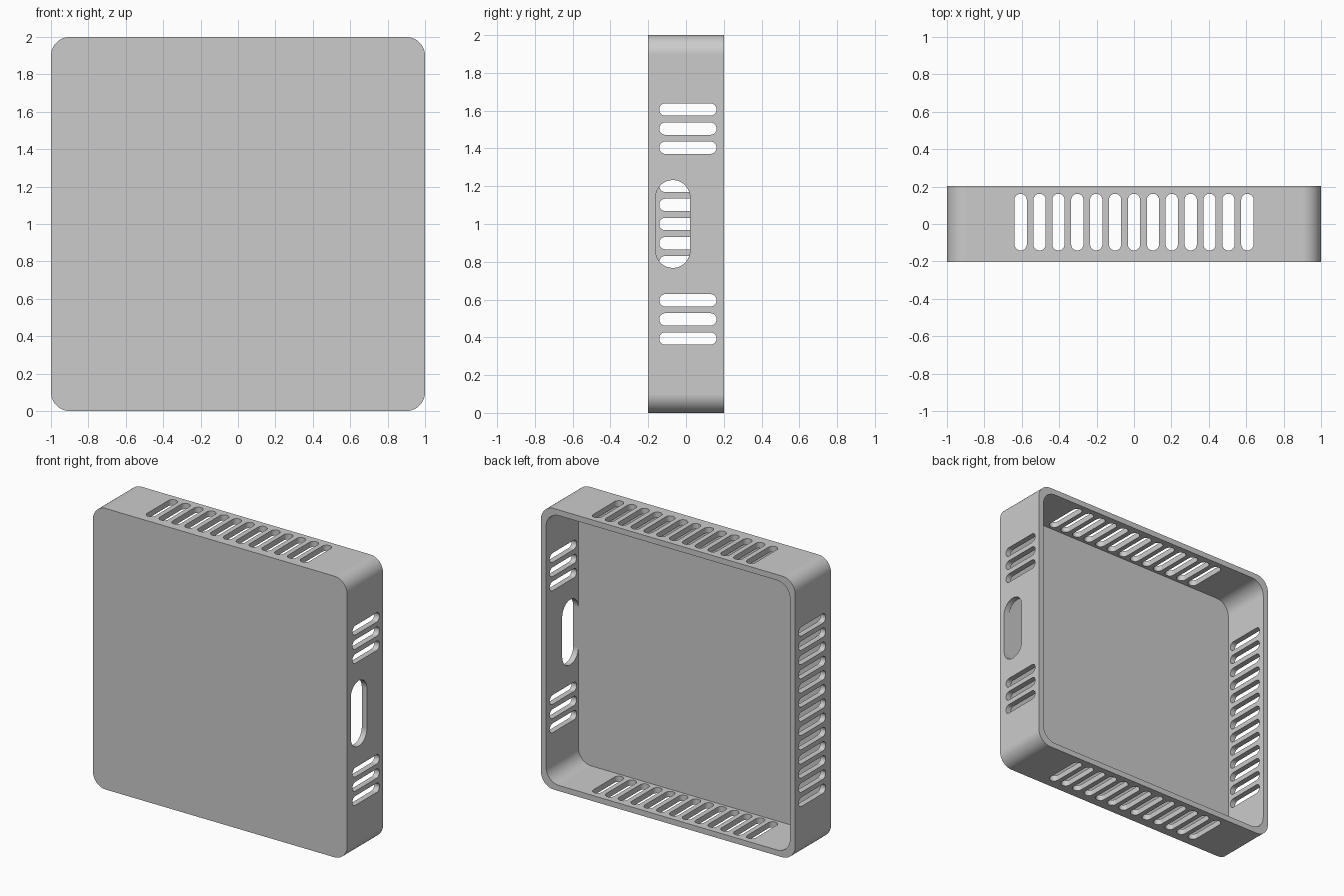
import bpy, bmesh, math
from mathutils import Matrix, Vector

if "Cube" in bpy.data.objects:
    bpy.data.objects.remove(bpy.data.objects["Cube"], do_unlink=True)

U = 2 / 99                # design unit
DEPTH, WALL, RADIUS = 20 * U, 2 * U, 5 * U
FRONT = -DEPTH / 2
SEGMENTS = 16

grey = bpy.data.materials.new("light_grey")
grey.use_nodes = True
colour = (0.6, 0.6, 0.6, 1)
grey.diffuse_color = colour
grey.node_tree.nodes["Principled BSDF"].inputs["Base Color"].default_value = colour


def rounded_outline(w, h, r):
    """Rounded rectangle centred on the origin; a slot when r is half a side."""
    points = []
    for quarter, (sx, sy) in enumerate([(1, 1), (-1, 1), (-1, -1), (1, -1)]):
        for i in range(SEGMENTS + 1):
            a = (quarter + i / SEGMENTS) * math.pi / 2
            points.append(Vector((sx * (w / 2 - r) + r * math.cos(a),
                                  sy * (h / 2 - r) + r * math.sin(a), 0)))
    return points


def add_prism(bm, w, h, r, length, matrix):
    """Extrude a rounded rectangle along local z, centred, and place it."""
    verts = [bm.verts.new(p - Vector((0, 0, length / 2)))
             for p in rounded_outline(w, h, r)]
    face = bm.faces.new(verts)
    top = bmesh.ops.extrude_face_region(bm, geom=[face])["geom"]
    moved = [v for v in top if isinstance(v, bmesh.types.BMVert)]
    bmesh.ops.translate(bm, vec=(0, 0, length), verts=moved)
    bmesh.ops.transform(bm, matrix=matrix, verts=verts + moved)


def make_object(name, bm):
    bmesh.ops.remove_doubles(bm, verts=bm.verts, dist=1e-5)
    bmesh.ops.recalc_face_normals(bm, faces=bm.faces)
    mesh = bpy.data.meshes.new(name)
    bm.to_mesh(mesh)
    bm.free()
    mesh.materials.append(grey)
    obj = bpy.data.objects.new(name, mesh)
    bpy.context.collection.objects.link(obj)
    return obj


CENTRE = Matrix.Translation((0, 0, 1))
FACING_Y = Matrix.Rotation(math.pi / 2, 4, "X")

# Outer block with rounded corners
bm = bmesh.new()
add_prism(bm, 2, 2, RADIUS, DEPTH, CENTRE @ FACING_Y)
case = make_object("vented_cover", bm)

# Cavity, open at the back
bm = bmesh.new()
inner = 2 - 2 * WALL
add_prism(bm, inner, inner, RADIUS, DEPTH,
          CENTRE @ Matrix.Translation((0, WALL, 0)) @ FACING_Y)
cavity = make_object("cavity_cutter", bm)

# Vent slots on all four walls; the +x wall keeps its middle free for the port
bm = bmesh.new()
slot_y = FRONT + 10.5 * U
for wall in range(4):
    turn = CENTRE @ Matrix.Rotation(wall * math.pi / 2, 4, "Y")
    for k in range(-6, 7):
        if wall == 1 and abs(k) < 4:
            continue
        place = turn @ Matrix.Translation((k * 5 * U, slot_y, 1 - WALL / 2))
        add_prism(bm, 3.25 * U, 15 * U, 1.625 * U, 3 * WALL, place)

# Port opening in the +x wall
port = (CENTRE @ Matrix.Rotation(math.pi / 2, 4, "Y")
        @ Matrix.Translation((0, FRONT + 6.55 * U, 1 - WALL / 2)))
add_prism(bm, 23 * U, 9 * U, 4.5 * U, 3 * WALL, port)
slots = make_object("opening_cutter", bm)

# Cut the openings
bpy.context.view_layer.objects.active = case
case.select_set(True)
for cutter in (cavity, slots):
    cutter.hide_render = True
    mod = case.modifiers.new("cut", "BOOLEAN")
    mod.operation = "DIFFERENCE"
    mod.solver = "EXACT"
    mod.object = cutter
    bpy.ops.object.modifier_apply(modifier=mod.name)
for cutter in (cavity, slots):
    bpy.data.objects.remove(cutter, do_unlink=True)

# Smooth curves, crisp edges, flat large faces
bpy.ops.object.shade_smooth_by_angle(angle=math.radians(30))
weighted = case.modifiers.new("flat_faces", "WEIGHTED_NORMAL")
weighted.keep_sharp = True
